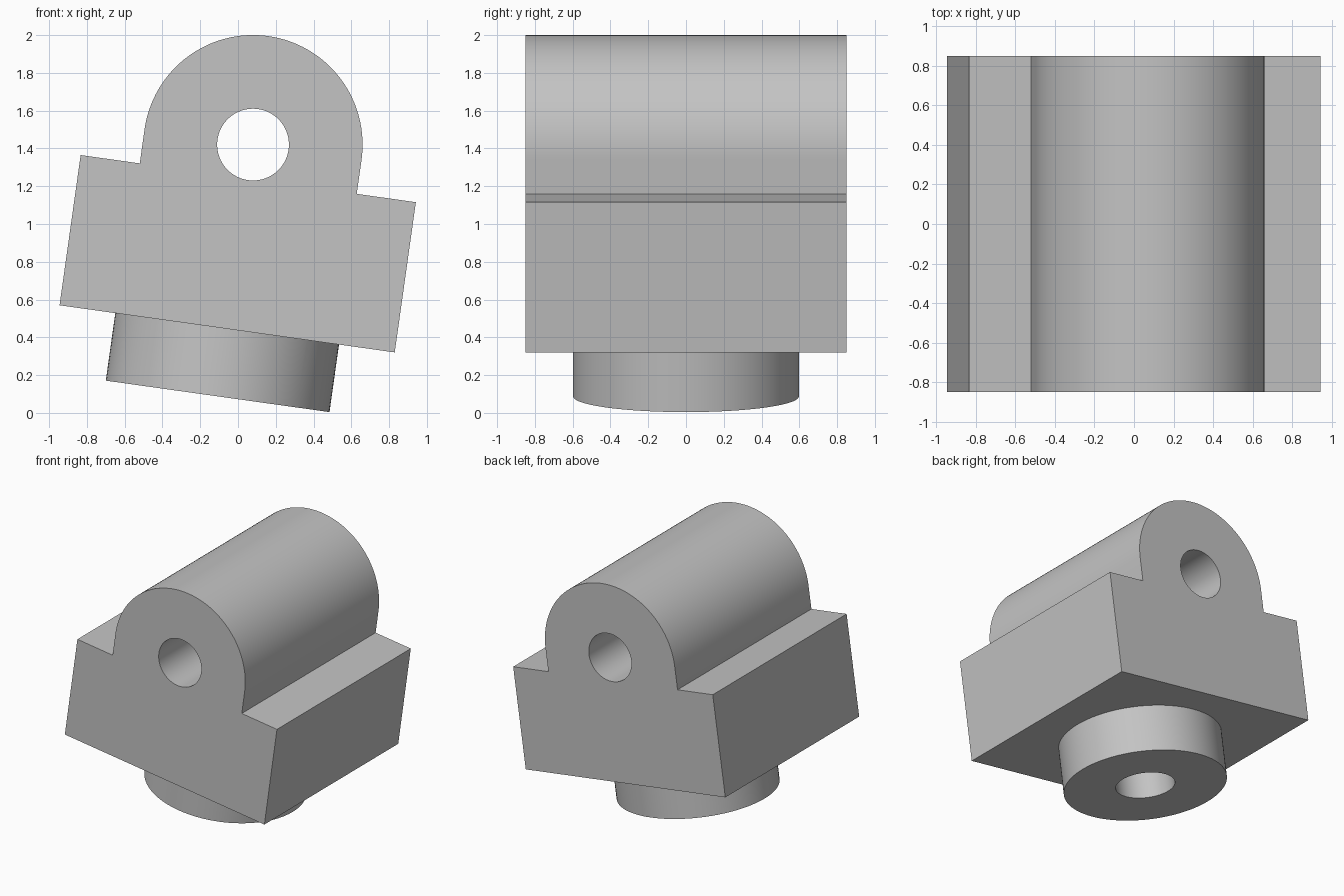
import bpy, math
from mathutils import Matrix, Vector

cube = bpy.data.objects.get("Cube")
if cube:
    bpy.data.objects.remove(cube, do_unlink=True)

WIDTH, DEPTH, HEIGHT = 1.792, 1.70, 0.803   # rectangular base
LUG_R, BORE_R, BORE_Z = 0.58, 0.19, 0.985   # rounded lug and its bore
NECK_R, NECK_LEN, SOCKET_R = 0.598, 0.361, 0.217
TILT = Matrix.Translation((-0.0575, 0, 0.445)) @ Matrix.Rotation(math.radians(8), 4, 'Y')

grey = bpy.data.materials.new("plain grey")
grey.use_nodes = True
colour = (0.55, 0.55, 0.55, 1)
grey.diffuse_color = colour
grey.node_tree.nodes["Principled BSDF"].inputs["Base Color"].default_value = colour


def cylinder(name, radius, start, end):
    """Round bar between two points."""
    a, b = Vector(start), Vector(end)
    bpy.ops.mesh.primitive_cylinder_add(vertices=96, radius=radius, depth=(b - a).length)
    ob = bpy.context.object
    ob.name = name
    ob.data.transform(Matrix.Translation((a + b) / 2)
                      @ (b - a).to_track_quat('Z', 'Y').to_matrix().to_4x4())
    ob.data.materials.append(grey)
    return ob


def prism(name, outline):
    """Outline in x and z, extruded along y."""
    n = len(outline)
    verts = [(x, y, z) for y in (-DEPTH / 2, DEPTH / 2) for x, z in outline]
    faces = [list(range(n)), list(range(2 * n - 1, n - 1, -1))]
    faces += [(i, i + n, (i + 1) % n + n, (i + 1) % n) for i in range(n)]
    mesh = bpy.data.meshes.new(name)
    mesh.from_pydata(verts, [], faces)
    ob = bpy.data.objects.new(name, mesh)
    bpy.context.collection.objects.link(ob)
    mesh.materials.append(grey)
    return ob


def combine(target, tool, operation):
    mod = target.modifiers.new(tool.name, 'BOOLEAN')
    mod.operation, mod.solver, mod.object = operation, 'EXACT', tool
    bpy.ops.object.select_all(action='DESELECT')
    bpy.context.view_layer.objects.active = target
    target.select_set(True)
    bpy.ops.object.modifier_apply(modifier=mod.name)
    bpy.data.objects.remove(tool, do_unlink=True)


# Shouldered block with a rounded lug on top
w = WIDTH / 2
arc = [(LUG_R * math.cos(math.pi * i / 64), BORE_Z + LUG_R * math.sin(math.pi * i / 64))
       for i in range(65)]
body = prism("bearing_block", [(-w, 0), (w, 0), (w, HEIGHT), (LUG_R, HEIGHT)] + arc
             + [(-LUG_R, HEIGHT), (-w, HEIGHT)])

# Round neck underneath
combine(body, cylinder("neck", NECK_R, (0, 0, -NECK_LEN), (0, 0, 0.1)), 'UNION')

# Cross bore through the lug, and socket up through the neck to meet it
combine(body, cylinder("cross_bore", BORE_R, (0, -DEPTH, BORE_Z), (0, DEPTH, BORE_Z)), 'DIFFERENCE')
combine(body, cylinder("neck_socket", SOCKET_R, (0, 0, -1), (0, 0, BORE_Z)), 'DIFFERENCE')

# Lean the whole part to one side
body.data.transform(TILT)
body.select_set(True)
bpy.context.view_layer.objects.active = body
bpy.ops.object.shade_smooth_by_angle(angle=math.radians(20))
